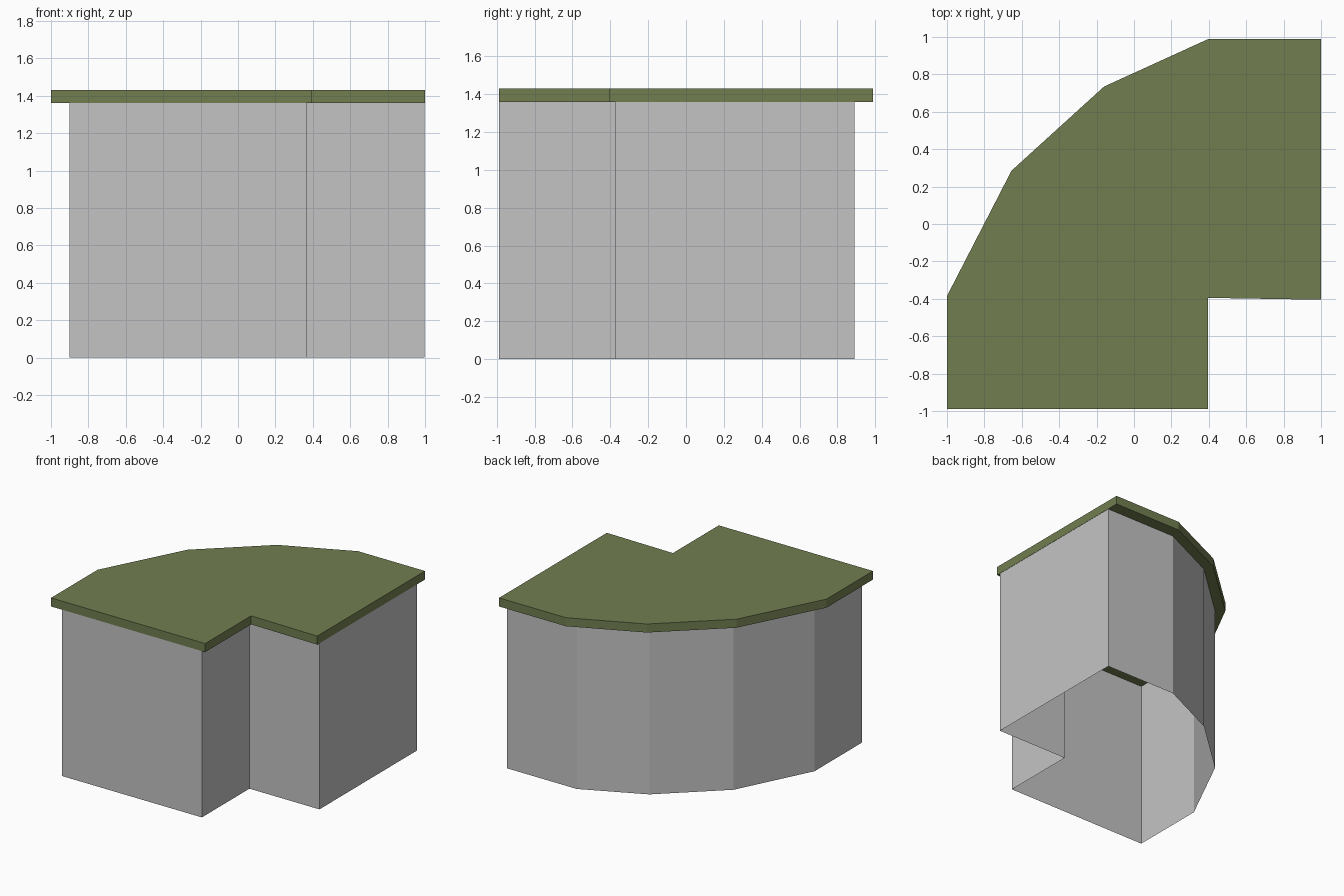
import bpy, bmesh

if "Cube" in bpy.data.objects:
    bpy.data.objects.remove(bpy.data.objects["Cube"])


def material(name, rgb):
    m = bpy.data.materials.new(name)
    m.diffuse_color = (*rgb, 1.0)
    m.use_nodes = True
    m.node_tree.nodes["Principled BSDF"].inputs["Base Color"].default_value = m.diffuse_color
    return m


def prism(name, outline, z0, z1, mat, capped):
    """Extrude a counter-clockwise outline from z0 to z1, with or without end caps."""
    bm = bmesh.new()
    low = [bm.verts.new((x, y, z0)) for x, y in outline]
    high = [bm.verts.new((x, y, z1)) for x, y in outline]
    n = len(outline)
    for i in range(n):
        j = (i + 1) % n
        bm.faces.new((low[i], low[j], high[j], high[i]))
    if capped:
        bm.faces.new(high)
        bm.faces.new(low[::-1])
    mesh = bpy.data.meshes.new(name)
    bm.to_mesh(mesh)
    bm.free()
    mesh.materials.append(mat)
    ob = bpy.data.objects.new(name, mesh)
    bpy.context.collection.objects.link(ob)
    return ob


grey = material("light grey", (0.552, 0.552, 0.552))
green = material("olive green", (0.165, 0.209, 0.082))

# Corner body: thin walls, open underneath
body = [(-0.90, -0.988), (0.365, -0.988), (0.365, -0.373), (0.998, -0.373),
        (0.998, 0.89), (0.365, 0.89), (-0.13, 0.66), (-0.595, 0.235), (-0.90, -0.375)]
prism("body_walls", body, 0.0, 1.36, grey, False)

# Top slab overhanging the faceted curved side
slab = [(-1.0, -0.988), (0.395, -0.988), (0.395, -0.395), (1.0, -0.405),
        (1.0, 0.988), (0.395, 0.988), (-0.16, 0.735), (-0.655, 0.285), (-1.0, -0.385)]
prism("top_slab", slab, 1.36, 1.43, green, True)
